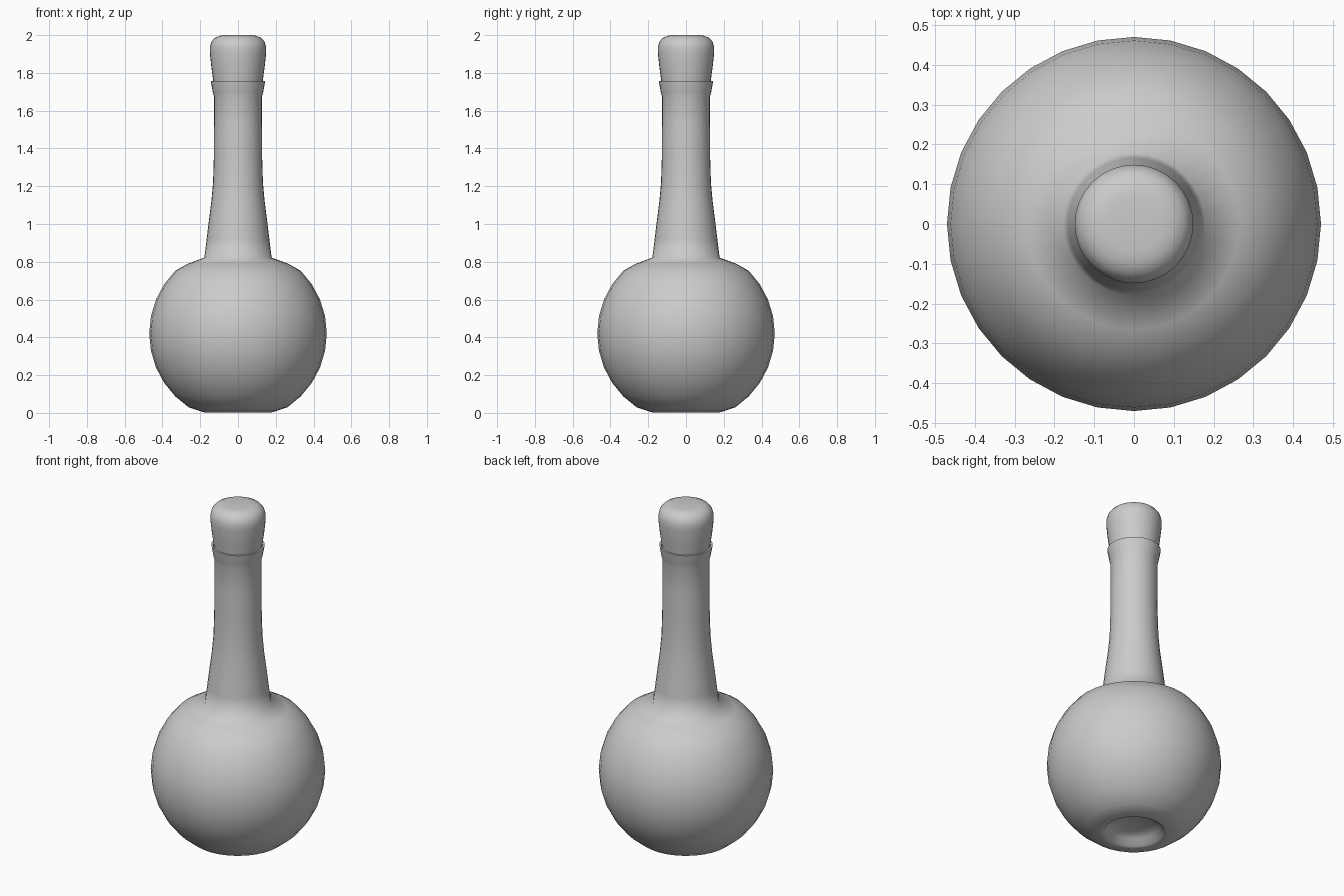
import bpy, bmesh, math

if "Cube" in bpy.data.objects:
    bpy.data.objects.remove(bpy.data.objects["Cube"])

SEG = 32


def lathe(name, profile, angle):
    """Revolve an (radius, z) profile around z; radius 0 becomes a pole."""
    bm = bmesh.new()
    rings = []
    for r, z in profile:
        if r == 0:
            rings.append([bm.verts.new((0, 0, z))] * SEG)
        else:
            rings.append([bm.verts.new((r * math.cos(2 * math.pi * i / SEG),
                                        r * math.sin(2 * math.pi * i / SEG), z))
                          for i in range(SEG)])
    for a, b in zip(rings, rings[1:]):
        for i in range(SEG):
            j = (i + 1) % SEG
            quad = list(dict.fromkeys((a[i], a[j], b[j], b[i])))
            bm.faces.new(quad)
    bmesh.ops.recalc_face_normals(bm, faces=bm.faces)
    mesh = bpy.data.meshes.new(name)
    bm.to_mesh(mesh)
    bm.free()
    obj = bpy.data.objects.new(name, mesh)
    bpy.context.collection.objects.link(obj)
    bpy.ops.object.select_all(action='DESELECT')
    obj.select_set(True)
    bpy.context.view_layer.objects.active = obj
    bpy.ops.object.shade_smooth_by_angle(angle=math.radians(angle))
    return obj


# Round flask body (sphere rings) with a recessed base
R, CZ = 0.47, 0.42
base = [(0, 0.06), (0.09, 0.057), (0.135, 0.04), (0.16, 0.008), (0.18, 0.003)]
sphere = [(R * math.sin(math.radians(a)), CZ - R * math.cos(math.radians(a)))
          for a in [11.25 * k for k in range(3, 13)]]
shoulder = [(0.265, 0.79), (0.178, 0.822)]
# Long flared neck, collar and mouth
neck = [(0.166, 0.92), (0.154, 1.02), (0.141, 1.12), (0.132, 1.22), (0.128, 1.35),
        (0.127, 1.52), (0.127, 1.675), (0.133, 1.695), (0.144, 1.757),
        (0.134, 1.757), (0.124, 1.71), (0.112, 1.65), (0.11, 1.55), (0, 1.55)]
lathe("bottle", [(0, 0.06)] + base[1:] + sphere + shoulder + neck, 70)

# Tapered stopper with rounded top
lathe("cork", [(0, 1.6), (0.108, 1.6), (0.131, 1.757), (0.141, 1.83), (0.149, 1.905),
               (0.149, 1.935), (0.142, 1.963), (0.125, 1.984), (0.1, 1.996),
               (0.07, 2.0), (0, 2.0)], 60)
